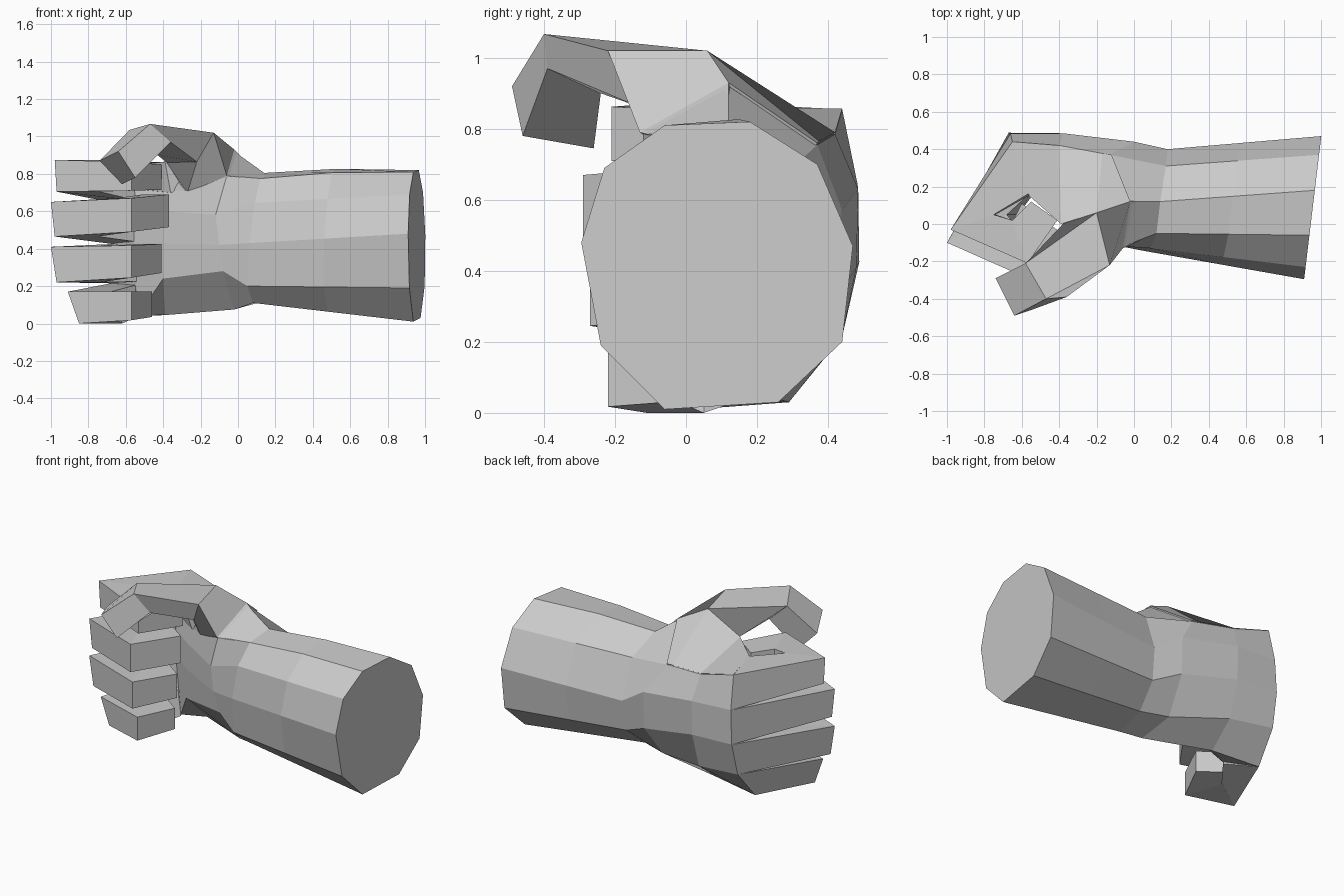
import bpy, bmesh
from mathutils import Vector


def loft(name, rings):
    """Skin a list of equal-length point rings and cap both ends."""
    bm = bmesh.new()
    loops = [[bm.verts.new(p) for p in ring] for ring in rings]
    n = len(rings[0])
    for a, b in zip(loops, loops[1:]):
        for i in range(n):
            j = (i + 1) % n
            bm.faces.new((a[i], a[j], b[j], b[i]))
    bm.faces.new(loops[0])
    bm.faces.new(loops[-1])
    bmesh.ops.recalc_face_normals(bm, faces=bm.faces)
    mesh = bpy.data.meshes.new(name)
    bm.to_mesh(mesh)
    bm.free()
    obj = bpy.data.objects.new(name, mesh)
    bpy.context.collection.objects.link(obj)
    return obj


# Forearm: slanted ten-sided end cut, tapering to the wrist
cut = [(-.06, .81), (.18, .82), (.37, .70), (.47, .47), (.44, .20),
       (.26, .03), (-.06, .01), (-.24, .19), (-.295, .48), (-.23, .69)]
end = [Vector((.945 + .12 * y, y, z)) for y, z in cut]
wrist = [Vector(p) for p in [
    (.12, -.05, .775), (.14, .12, .805), (.17, .31, .70), (.18, .40, .45),
    (.17, .37, .25), (.14, .22, .12), (.08, -.02, .11), (.05, -.12, .20),
    (.06, -.145, .43), (.09, -.13, .645)]]
middle = [w.lerp(e, .47) + Vector((0, 0, .015 if w.z > .7 else 0))
          for w, e in zip(wrist, end)]

# Palm: heel, mid-hand and knuckle rings continuing from the wrist
heel = [(-.06, -.12, .79), (-.02, .12, .92), (-.13, .37, .755), (0, .44, .57),
        (0, .43, .33), (-.03, .28, .12), (-.02, .05, .075), (-.08, -.08, .28),
        (-.10, -.11, .42), (-.12, -.11, .58)]
hand = [(-.28, 0, .71), (-.36, .05, .80), (-.40, .42, .785), (-.38, .485, .63),
        (-.38, .48, .41), (-.38, .41, .18), (-.39, .24, .045),
        (-.40, .04, .24), (-.40, .04, .43), (-.38, .03, .60)]
knuckles = [(-.55, .16, .72), (-.56, .16, .80), (-.65, .44, .855),
            (-.66, .483, .645), (-.67, .488, .425), (-.68, .44, .215),
            (-.70, .29, .03), (-.53, .17, .05), (-.56, .16, .43),
            (-.56, .16, .60)]
loft("forearm_and_palm", [end, middle, wrist, heel, hand, knuckles])


# Fingers: curled four-sided sweeps growing from the knuckle row
def finger(name, k, bend, bend_z, tip_z, dy, dx, slant):
    hi, lo = Vector(knuckles[k]), Vector(knuckles[k + 1])
    rings = [[hi, (-.55, .17, hi.z - .01), (-.53, .17, lo.z + .01), lo]]
    stations = [(bend, (bend[0] + .23, .05), bend_z),
                ((-.57, -.26 + dy), (-.65, -.03 + dy),
                 [(a + b) / 2 for a, b in zip(bend_z, tip_z)]),
                ((-.40 + dx, -.03 + dy), (-.54 + dx, .07 + dy), tip_z)]
    for i, (o, n, (top, bot)) in enumerate(stations):
        s = slant if i == 0 else 0
        rings.append([(*o, top), (*n, top), (n[0] + s, n[1], bot),
                      (o[0] + s, o[1], bot)])
    loft(name, rings)


finger("index_finger", 2, (-.98, -.03), (.875, .705), (.85, .715), .05, -.01, .01)
finger("middle_finger", 3, (-1.0, -.10), (.65, .465), (.69, .515), -.03, .03, .02)
finger("ring_finger", 4, (-1.0, -.10), (.41, .22), (.425, .27), -.01, -.01, .03)
finger("little_finger", 5, (-.91, -.11), (.17, .0), (.17, .035), .04, -.06, .06)

# Thumb: arched four-sided sweep from the wrist over the fingers
loft("thumb", [
    [(.12, .12, .79), (.11, -.05, .77), (.03, -.09, .62), (0, .2, .60)],
    [(-.02, .12, .93), (-.06, -.13, .79), (-.27, 0, .70), (-.30, .15, .70)],
    [(-.20, .06, 1.02), (-.13, -.22, 1.02), (-.22, -.14, .865), (-.38, .0, .86)],
    [(-.58, -.21, 1.035), (-.47, -.40, 1.067), (-.36, -.39, .97), (-.43, -.24, .90)],
    [(-.74, -.29, .87), (-.64, -.49, .92), (-.55, -.46, .78), (-.62, -.26, .745)]])

# Web: skin between thumb and index knuckle
loft("thumb_web", [
    [(-.02, .12, .93), (-.12, .37, .76), (-.13, .30, .65), (-.10, .05, .65)],
    [(-.20, .06, 1.02), (-.17, .375, .765), (-.30, .30, .65), (-.26, .03, .72)],
    [(-.39, .0, .865), (-.40, .42, .79), (-.50, .30, .70), (-.36, .04, .70)],
    [(-.56, .15, .845), (-.65, .44, .857), (-.60, .30, .72), (-.55, .15, .72)]])
